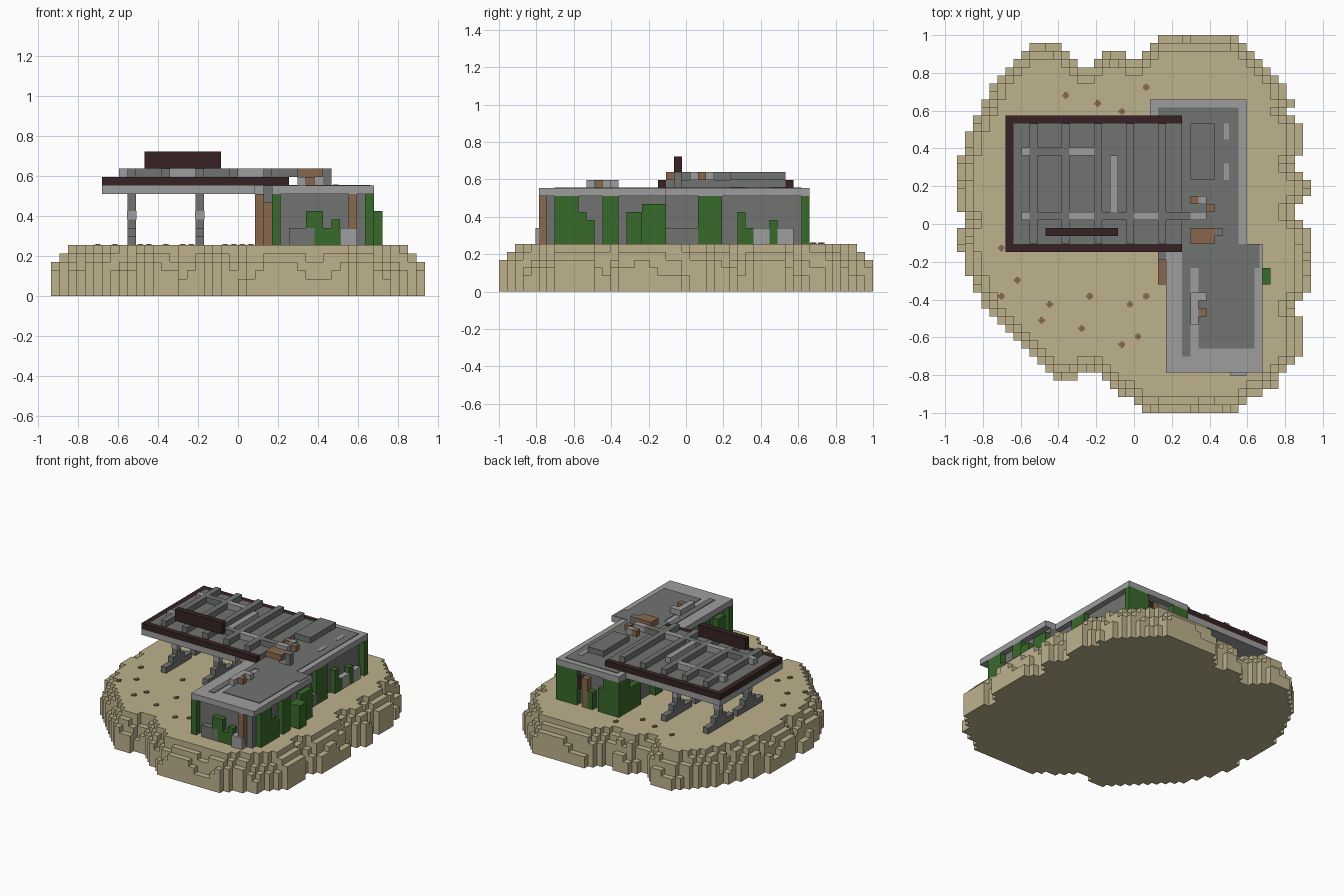
import bpy, bmesh, math, random

random.seed(4)
cube = bpy.data.objects.get("Cube")
if cube:
    bpy.data.objects.remove(cube, do_unlink=True)

S = 2 / 47          # size of one block
GROUND, ROOF = 6, 12


def material(name, rgb):
    m = bpy.data.materials.new(name)
    m.use_nodes = True
    lin = [(c / 255 / 12.92 if c < 11 else ((c / 255 + 0.055) / 1.055) ** 2.4) for c in rgb]
    m.diffuse_color = (*lin, 1)
    m.node_tree.nodes["Principled BSDF"].inputs["Base Color"].default_value = (*lin, 1)
    return m


SAND = material("sand", (190, 178, 141))
LIGHT = material("light_concrete", (158, 158, 159))
GREY = material("grey_concrete", (113, 116, 113))
DARK = material("dark_trim", (54, 34, 35))
RUST = material("rust_brown", (136, 105, 78))
GREEN = material("ivy_green", (57, 106, 43))


def finish(name, bm, mat):
    mesh = bpy.data.meshes.new(name)
    bmesh.ops.recalc_face_normals(bm, faces=bm.faces)
    bm.to_mesh(mesh)
    bm.free()
    mesh.materials.append(mat)
    ob = bpy.data.objects.new(name, mesh)
    bpy.context.scene.collection.objects.link(ob)


def blocks(name, mat, boxes):
    """One object made of boxes given in block units: x0, x1, y0, y1, z0, z1."""
    bm = bmesh.new()
    for x0, x1, y0, y1, z0, z1 in boxes:
        made = bmesh.ops.create_cube(bm, size=1)["verts"]
        for v in made:
            v.co.x = (x1 if v.co.x > 0 else x0) * S
            v.co.y = ((y1 if v.co.y > 0 else y0) - 23.5) * S
            v.co.z = (z1 if v.co.z > 0 else z0) * S
    finish(name, bm, mat)


# Island: a blocky outline with stepped edges
OUTLINE = [(4, 47), (13, 47), (17, 43), (19, 40), (20, 39), (19, 37), (21, 36), (21, 33),
           (20, 31), (22, 28), (20, 25), (22, 23), (22, 15), (20, 13), (21, 11), (21, 7),
           (19, 6), (18, 3), (15, 2), (12, 0), (2, 0), (-1, 2), (-5, 5), (-9, 4), (-11, 6),
           (-17, 11), (-20, 16), (-22, 21), (-22, 23), (-20, 24), (-22, 26), (-22, 31),
           (-19, 38), (-16, 43), (-12, 46), (-9, 46), (-8, 44), (-6, 43), (-3, 45), (1, 44)]
SIDES = [(1, 0), (-1, 0), (0, 1), (0, -1)]


def inside(x, y):
    hit = False
    for (ax, ay), (bx, by) in zip(OUTLINE, OUTLINE[1:] + OUTLINE[:1]):
        if (ay > y) != (by > y) and x < ax + (y - ay) * (bx - ax) / (by - ay):
            hit = not hit
    return hit


def island():
    left = {(i, j) for i in range(-22, 22) for j in range(47) if inside(i + 0.5, j + 0.5)}
    height = {}
    for ring in range(3):
        edge = {c for c in left if any((c[0] + a, c[1] + b) not in left for a, b in SIDES)}
        for i, j in edge:
            wave = math.sin(math.atan2(j - 23.5, i) * 17) + random.uniform(-0.6, 0.6)
            height[i, j] = (3 + (wave > 0) - (wave < -0.8), 5 - (wave < -0.5), GROUND)[ring]
        left -= edge
    height.update({c: GROUND for c in left})
    bm = bmesh.new()

    def quad(points):
        bm.faces.new([bm.verts.new((x * S, (y - 23.5) * S, z * S)) for x, y, z in points])

    for (i, j), h in height.items():
        corners = [(i, j), (i + 1, j), (i + 1, j + 1), (i, j + 1)]
        quad([(*c, h) for c in corners])
        quad([(*c, 0) for c in corners[::-1]])
        for (a, b), k in zip(SIDES, (1, 3, 2, 0)):
            low = height.get((i + a, j + b), 0)
            p, q = corners[k], corners[(k + 1) % 4]
            for z in range(low, h):
                quad([(*p, z), (*q, z), (*q, z + 1), (*p, z + 1)])
    bmesh.ops.remove_doubles(bm, verts=bm.verts, dist=S / 100)
    finish("island", bm, SAND)


island()

# Small dry plants lying on the sand
spots = [(-9, 39), (-5, 38), (1, 40), (-2, 37), (-15, 16), (-17, 14), (-11, 13), (-12, 11),
         (-6, 14), (-1, 13), (1, 14), (-7, 10), (0, 9), (-2, 8), (-9, 20), (-2, 20), (-17, 20)]
plants = []
for i, j in spots:
    plants.append((i + 0.1, i + 0.9, j + 0.3, j + 0.7, GROUND, GROUND + 0.1))
    plants.append((i + 0.3, i + 0.7, j + 0.1, j + 0.9, GROUND, GROUND + 0.15))
blocks("dry_plants", RUST, plants)

# Building walls and roof slabs
blocks("back_wing_walls", GREY, [(3, 13, 21, 38, GROUND, ROOF)])
blocks("front_wing_walls", GREY, [(5, 15, 6, 21, GROUND, ROOF), (3, 4, 19, 20, ROOF - 1, ROOF + 1)])
blocks("roof_slabs", LIGHT, [(2, 14, 21, 39, ROOF, ROOF + 1), (4, 16, 5, 21, ROOF, ROOF + 1),
                             (-16, 2, 20, 37, ROOF, ROOF + 1)])
T = ROOF + 1
blocks("roof_weathering", GREY, [(3, 13, 21, 38, T, T + 0.1), (6, 15.6, 18, 21, T, T + 0.1),
                                 (8, 15, 8, 18, T, T + 0.1), (6, 7, 7, 18, T, T + 0.1)])
blocks("roof_patches", LIGHT, [(11.2, 11.8, y, y + 2, T, T + 0.15) for y in (29, 34)])

# Canopy: panel, trim, beams and sign board
blocks("canopy_panel", GREY, [(-15, 6, 21, 36, T, T + 1)])
blocks("canopy_trim", DARK, [(-16, 6, 20, 21, T, T + 1), (-16, 6, 36, 37, T, T + 1),
                             (-16, -15, 21, 36, T, T + 1)])
beams = [(i, i + 1, 21, 36, T + 1, T + 2) for i in range(-13, 4, 4)]
blocks("canopy_beams", GREY, beams + [(7, 10, 29, 36, T + 1, T + 2)])
gaps = [(i + 1, i + 4, j, j + 1, T + 1, T + 2)
        for j, last in ((24, 3), (32, -9)) for i in range(-13, last + 1, 4)]
blocks("canopy_cross_beams", GREY, [g for g in gaps if g[0] % 8])
blocks("worn_cross_beams", LIGHT, [g for g in gaps if not g[0] % 8]
       + [(-14, -13, 24, 25, T + 1, T + 2), (-14, -13, 32, 33, T + 1, T + 2),
          (-3, -2, 25, 32, T + 1, T + 2)])
blocks("sign_board", DARK, [(-11, -2, 22, 23, T + 2, T + 4)])

# Canopy posts with stepped feet
posts, feet, worn = [], [], []
for i in (-13, -5):
    for j in (24, 32):
        posts.append((i, i + 1, j, j + 1, GROUND, ROOF))
        feet.append((i, i + 1, j - 3, j + 4, GROUND, GROUND + 1))
        feet.append((i, i + 1, j - 1, j + 2, GROUND + 1, GROUND + 2))
        worn.append((i - 0.04, i + 1.04, j - 0.04, j + 1.04, GROUND + 3, GROUND + 4))
blocks("canopy_posts", GREY, posts)
blocks("post_feet", GREY, feet)
blocks("post_worn_bands", LIGHT, worn)

# Debris on the roof
blocks("roof_crates", RUST, [(7, 10, 21, 23, T + 1, T + 2), (9, 10, 25, 26, T + 1, T + 2),
                             (7, 8, 26, 27, T + 1, T + 2), (8, 9, 12, 13, T, T + 1.05)])
blocks("roof_rubble", LIGHT, [(7, 9, 14, 15, T, T + 1), (7, 8, 11, 14, T, T + 1),
                              (7, 9, 24, 25, T + 1, T + 2), (9, 10, 22, 23, T, T + 1),
                              (8, 9, 26, 27, T + 1, T + 2)])
blocks("roof_stub", GREY, [(10, 11, 22, 23, T, T + 2)])

# Rusty posts, dark hatch and fallen rubble around the walls
blocks("rusty_posts", RUST, [(2, 3, 20, 22, GROUND, ROOF), (3, 4, 16, 19, GROUND, ROOF - 1),
                             (13, 14, 5, 6, GROUND, ROOF), (8, 9, 38, 39, GROUND, ROOF - 1)])
blocks("dark_hatch", DARK, [(9, 10, 38, 39, ROOF - 3, ROOF - 1)])
blocks("fallen_rubble", LIGHT, [(12, 14, 4.6, 6, GROUND, GROUND + 2), (13, 14, 32, 34, GROUND, GROUND + 2),
                                (13, 14, 35, 37, GROUND, GROUND + 2)])
blocks("grey_rubble", GREY, [(6, 9, 5, 6, GROUND, GROUND + 2), (13, 14, 21, 25, GROUND, GROUND + 2)])

# Ivy on each wall: start, end and height along the wall
H = ROOF - GROUND


def ivy(name, strips, fixed, along_y):
    boxes = []
    for a, b, h in strips:
        span = (fixed, fixed + 1, a, b) if along_y else (a, b, fixed, fixed + 1)
        boxes.append((*span, GROUND, GROUND + h))
    blocks(name, GREEN, boxes)


ivy("ivy_front_wing_left", [(7, 10, H), (10, 11, 4), (11, 12, 3), (13, 15, H), (16, 18, 4),
                            (18, 21, 5)], 15, True)
ivy("ivy_outer_bush", [(16, 18, 4)], 16, True)
ivy("ivy_back_wing_left", [(25, 28, H), (30, 31, 4), (31, 32, 2), (34, 35, 3), (38, 39, H)], 13, True)
ivy("ivy_front", [(4, 5, H), (8, 10, 4), (10, 12, 2), (11, 12, 3)], 5, False)
ivy("ivy_back", [(2, 5, H), (5, 6, 4), (10, 13, H), (7, 8, 3)], 38, False)
ivy("ivy_back_wing_right", [(36, 38, H), (33, 36, 4), (27, 29, H)], 2, True)
ivy("ivy_front_wing_right", [(7, 9, 5), (11, 14, H)], 4, True)
